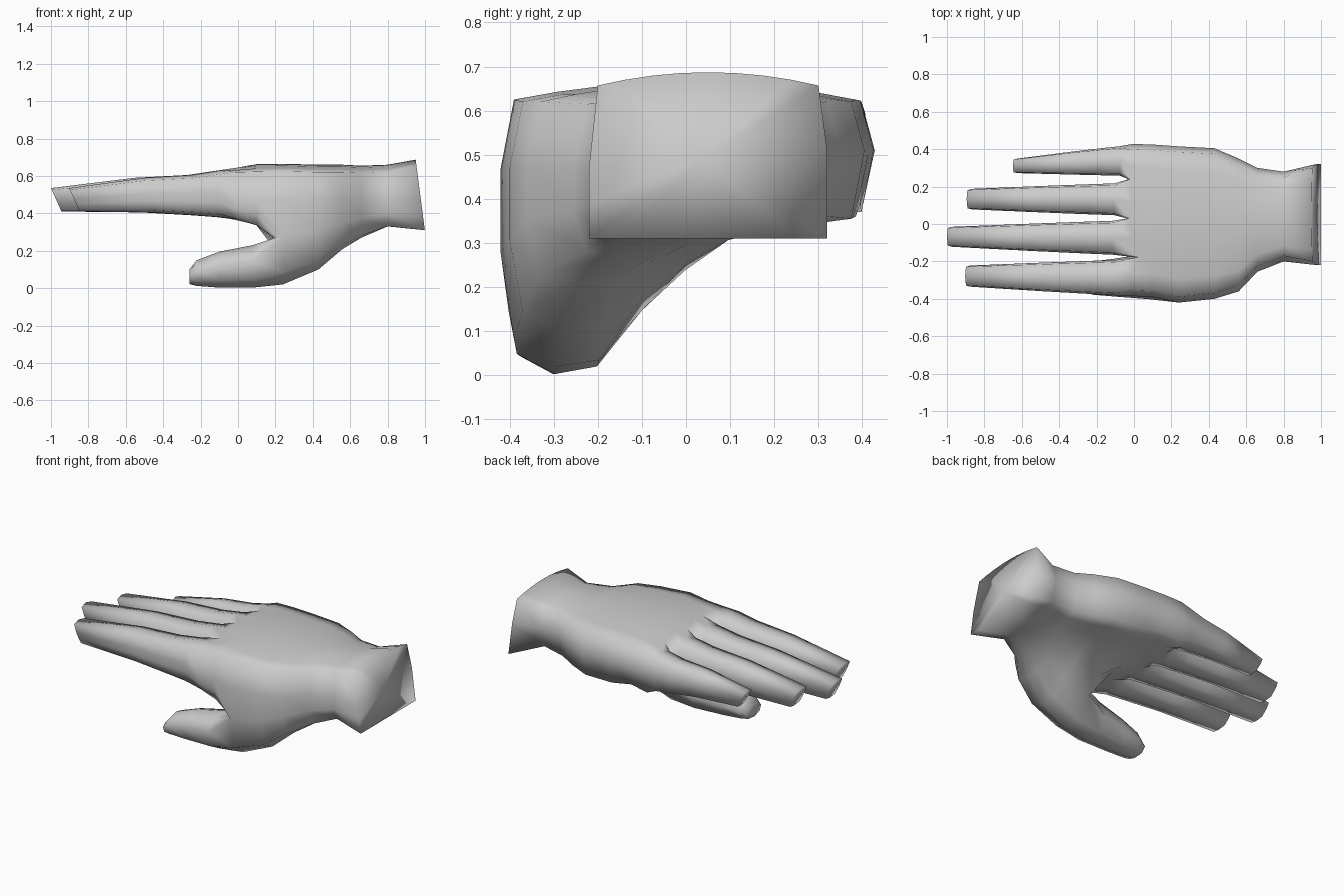
import bpy, bmesh
from mathutils import Vector

if "Cube" in bpy.data.objects:
    bpy.data.objects.remove(bpy.data.objects["Cube"], do_unlink=True)

bm = bmesh.new()
COLS = 9


def lerp(a, b, t):
    return a + (b - a) * t


def add(points):
    return [bm.verts.new(p) for p in points]


def bridge(a, b):
    n = len(a)
    for i in range(n):
        j = (i + 1) % n
        quad = list(dict.fromkeys((a[i], a[j], b[j], b[i])))
        if len(quad) > 2:
            bm.faces.new(quad)


def fan_cap(ring):
    hub = bm.verts.new(sum((v.co for v in ring), Vector()) / len(ring))
    for i, v in enumerate(ring):
        bm.faces.new((v, ring[(i + 1) % len(ring)], hub))


# How strongly the ball of the thumb pulls down each underside column
PULL = (0.78, 1, 0.95, 0.56, 0.25, 0.05, 0, 0, 0)


def palm_points(x, y0, y1, top, base, low, inset=0.03, arch=0.04, tilt=0):
    """Ring order: nine across the back, far side, nine underneath, near side."""
    ys = [lerp(y0 + inset, y1 - inset, k / 8) for k in range(COLS)]
    upper = [(y, top - arch * (k / 4 - 1) ** 2) for k, y in enumerate(ys)]
    lower = []
    for k, y in enumerate(ys):
        floor = base + (0.05 * max(0, k / 4 - 1) if low < base else 0)
        edge = inset if tilt else 0
        y += edge * (k / 4 - 1)
        lower.append((y, lerp(floor, low, PULL[k])))
    side = 0.47
    pts = upper + [(y1, 0.51)] + lower[::-1]
    pts += [(y0, lerp(side, lower[0][1], 0.5)), (y0, side)]
    return [(x + tilt * (top - z), y, z) for y, z in pts]


# Palm, from the wrist to the thumb crotch
sections = [
    dict(x=0.95, y0=-0.22, y1=0.32, top=0.687, base=0.31, low=0.31, inset=0.02, arch=0.03, tilt=0.13),
    dict(x=0.80, y0=-0.20, y1=0.28, top=0.66, base=0.335, low=0.33),
    dict(x=0.66, y0=-0.255, y1=0.30, top=0.655, base=0.32, low=0.27),
    dict(x=0.56, y0=-0.36, y1=0.35, top=0.66, base=0.31, low=0.21),
    dict(x=0.43, y0=-0.40, y1=0.405, top=0.66, base=0.305, low=0.10),
    dict(x=0.24, y0=-0.42, y1=0.415, top=0.665, base=0.31, low=0.02),
]
rings = [add(palm_points(**s)) for s in sections]
for a, b in zip(rings, rings[1:]):
    bridge(a, b)
fan_cap(rings[0])

# Thumb crotch: the last ring splits into a thumb ring and a knuckle ring
split = rings[-1]
near_low = split[16:19]          # underside columns 2, 1, 0
web = add([(0.21, -0.19, 0.27), (0.2, -0.29, 0.265), (0.2, -0.37, 0.27)])
knuckle = split[:16] + web + split[19:]
thumb_base = [split[15]] + near_low + [split[19]] + web[::-1]

# Knuckles
mid_ring = add(palm_points(0.1, -0.39, 0.425, 0.663, 0.34, 0.335))
bridge(knuckle, mid_ring)
base_ring = add(palm_points(-0.01, -0.385, 0.428, 0.645, 0.37, 0.37, arch=0.025))
bridge(mid_ring, base_ring)
tops, far_side = base_ring[:9], base_ring[9]
bottoms, near_side = base_ring[10:19][::-1], base_ring[19:]

# Webs between the fingers
webs = []
for k, x, y in ((2, 0.02, -0.178), (4, -0.028, 0.03), (6, -0.022, 0.24)):
    tops[k].co = (x, y, tops[k].co.z - 0.012)
    bottoms[k].co = (x - 0.01, y, bottoms[k].co.z)
    webs.append(bm.verts.new((tops[k].co + bottoms[k].co) / 2))

BOX = [(-0.88, 0.84), (0, 1), (0.88, 0.84), (1, 0), (0.85, -0.84), (0, -1), (-0.85, -0.84)]


def tube(ring, shape, spans, slant):
    """Loft a digit through (x, y range, z range) spans and close its tip."""
    for n, (x, ya, yb, za, zb) in enumerate(spans):
        s = slant * n / (len(spans) - 1)
        nxt = add([(x - s * v, lerp(ya, yb, (u + 1) / 2), lerp(za, zb, (v + 1) / 2))
                   for u, v in shape])
        bridge(ring, nxt)
        ring = nxt
    fan_cap(ring)


# Fingers: tip x, near and far edges at root, near and far edges at tip
fingers = [
    (-0.875, -0.385, -0.19, -0.335, -0.222),
    (-0.972, -0.168, 0.02, -0.122, -0.015),
    (-0.867, 0.044, 0.22, 0.078, 0.188),
    (-0.62, 0.257, 0.422, 0.272, 0.35),
]
for i, (tip, r0, r1, t0, t1) in enumerate(fingers):
    k = 2 * i
    near = near_side if i == 0 else [webs[i - 1]]
    far = far_side if i == 3 else webs[i]
    ring = tops[k:k + 3] + [far] + bottoms[k:k + 3][::-1] + near
    shape = BOX + ([(-0.97, -0.35), (-1, 0.1)] if i == 0 else [(-1, 0)])
    spans = []
    drop = 0.015 if i == 3 else 0
    for f, low, high in ((0.12, 0.38, 0.628), (0.27, 0.39, 0.605), (0.55, 0.405, 0.59), (1, 0.41, 0.535)):
        bend = f ** 1.15
        spans.append((tip * f, lerp(r0, t0, bend), lerp(r1, t1, bend), low, high - drop))
    tube(ring, shape, spans, 0.028)

# Thumb
thumb_shape = [(1, -0.1), (0.62, -0.85), (-0.15, -1), (-0.85, -0.6),
               (-1, 0.25), (-0.7, 0.8), (0, 1), (0.65, 0.8)]
tube(thumb_base, thumb_shape, [
    (0.08, -0.402, -0.155, 0.003, 0.23),
    (-0.1, -0.388, -0.185, 0.003, 0.195),
    (-0.22, -0.378, -0.2, 0.012, 0.15),
    (-0.26, -0.366, -0.215, 0.022, 0.1),
], 0)

bmesh.ops.recalc_face_normals(bm, faces=bm.faces)
for f in bm.faces:
    f.smooth = True
mesh = bpy.data.meshes.new("hand")
bm.to_mesh(mesh)
bm.free()
hand = bpy.data.objects.new("hand", mesh)
bpy.context.collection.objects.link(hand)

# Plain grey
grey = bpy.data.materials.new("plain_grey")
grey.use_nodes = True
colour = (0.6, 0.6, 0.6, 1)
grey.diffuse_color = colour
grey.node_tree.nodes["Principled BSDF"].inputs["Base Color"].default_value = colour
mesh.materials.append(grey)
